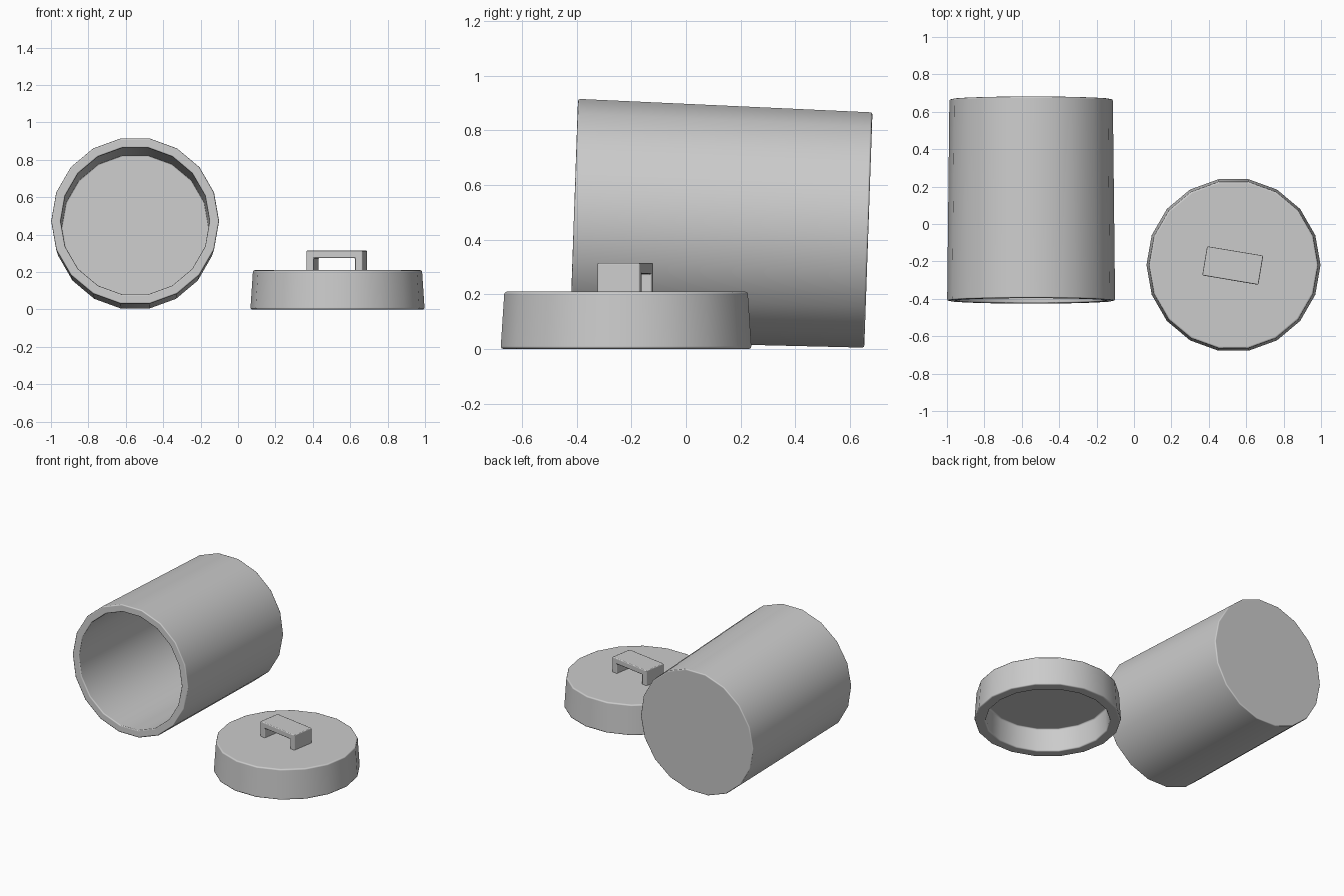
import bpy, bmesh
from math import sin, cos, pi, radians

if "Cube" in bpy.data.objects:
    bpy.data.objects.remove(bpy.data.objects["Cube"])

SIDES = 18


def finish(name, bm, loc, rot, bevel):
    bmesh.ops.recalc_face_normals(bm, faces=bm.faces)
    me = bpy.data.meshes.new(name)
    bm.to_mesh(me)
    bm.free()
    for p in me.polygons:
        p.use_smooth = True
    ob = bpy.data.objects.new(name, me)
    bpy.context.collection.objects.link(ob)
    ob.location, ob.rotation_euler = loc, rot
    mod = ob.modifiers.new("rounded_edges", 'BEVEL')
    mod.width, mod.segments = bevel, 2
    mod.limit_method, mod.angle_limit = 'ANGLE', radians(40)
    mod.harden_normals = True
    return ob


def lathe(name, profile, loc, rot=(0, 0, 0), bevel=0.01):
    """Turn an (r, z) profile into an 18-sided cup, capped at both profile ends."""
    bm = bmesh.new()
    rings = [[bm.verts.new((r * cos(2 * pi * i / SIDES), r * sin(2 * pi * i / SIDES), z))
              for i in range(SIDES)] for r, z in profile]
    for a, b in zip(rings, rings[1:]):
        for i in range(SIDES):
            j = (i + 1) % SIDES
            bm.faces.new((a[i], a[j], b[j], b[i]))
    bm.faces.new(rings[0])
    bm.faces.new(rings[-1])
    return finish(name, bm, loc, rot, bevel)


# Canister lying on its side, mouth to the front and tipped up slightly
lathe("canister_body", [(0.437, 0), (0.449, 1.078), (0.398, 1.078), (0.394, 0.05)],
      (-0.55, 0.667, 0.435), (radians(88), 0, 0), 0.008)

# Hollow lid, open underneath
lathe("lid", [(0.452, 0.21), (0.466, 0), (0.395, 0), (0.39, 0.16)],
      (0.532, -0.219, 0), bevel=0.01)

# Lid handle: an arch outline extruded across its width
L, W, T = 0.152, 0.079, 0.04
outline = [(-L, 0.2), (-L, 0.315), (L, 0.315), (L, 0.2),
           (L - T, 0.2), (L - T, 0.275), (T - L, 0.275), (T - L, 0.2)]
bm = bmesh.new()
face = bm.faces.new([bm.verts.new((x, -W, z)) for x, z in outline])
geo = bmesh.ops.extrude_face_region(bm, geom=[face])["geom"]
bmesh.ops.translate(bm, vec=(0, 2 * W, 0),
                    verts=[g for g in geo if isinstance(g, bmesh.types.BMVert)])
finish("lid_handle", bm, (0.528, -0.222, 0), (0, 0, radians(-9.5)), 0.006)
